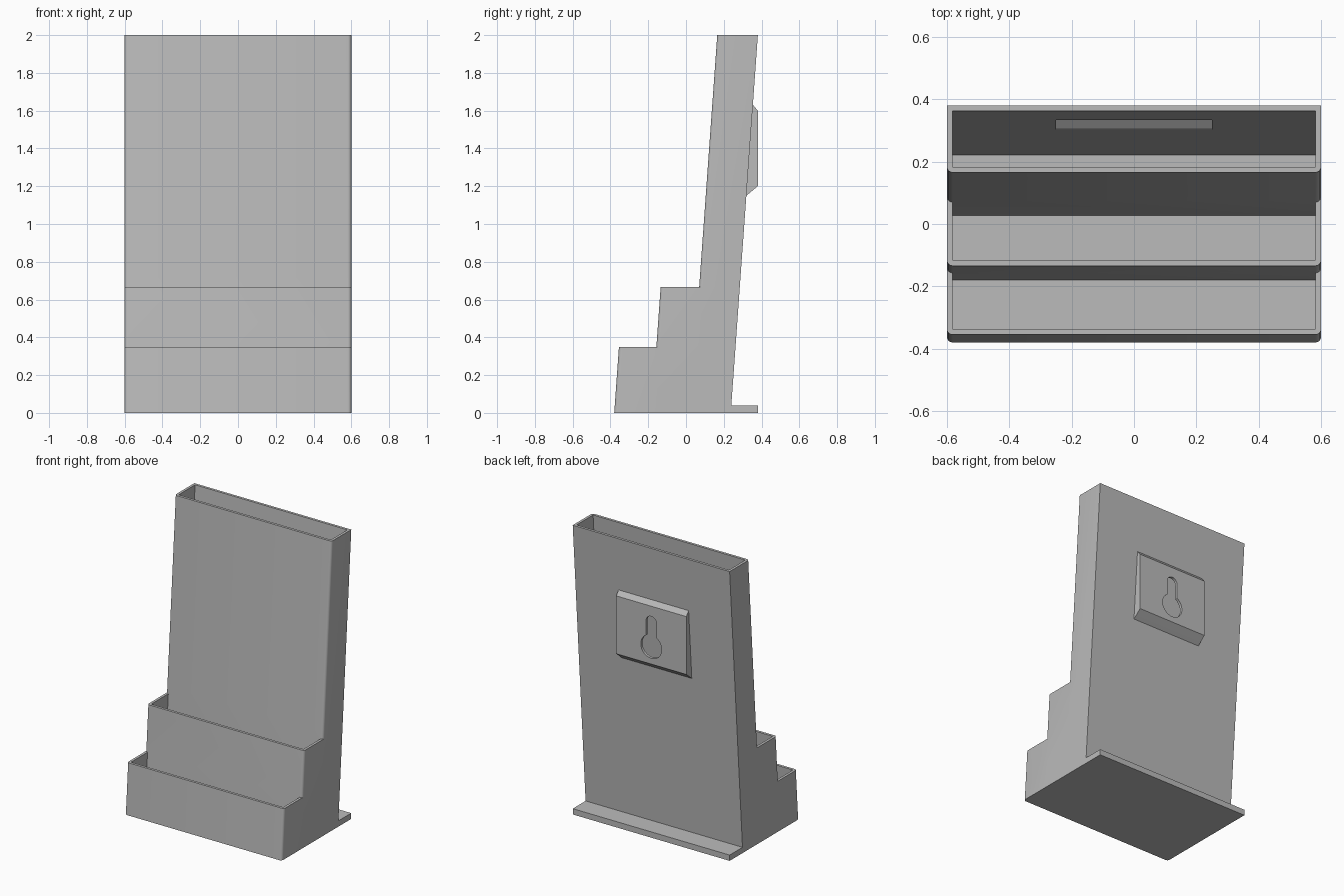
import bpy, bmesh, math

if "Cube" in bpy.data.objects:
    bpy.data.objects.remove(bpy.data.objects["Cube"])

LEAN = 0.0717      # y shift per unit of height
W, T = 0.6, 0.018  # half width, wall thickness
BACK = 0.237       # back face at z = 0
FLOOR = 0.04
TIERS = [(-0.38, 0.35), (-0.182, 0.667), (0.022, 2.0)]  # front y at z = 0, height

grey = bpy.data.materials.new("grey plastic")
grey.diffuse_color = (0.5, 0.5, 0.5, 1)
grey.use_nodes = True
grey.node_tree.nodes["Principled BSDF"].inputs["Base Color"].default_value = grey.diffuse_color


def prism(name, bottom, top):
    """Solid between two matching outlines."""
    bm = bmesh.new()
    a = [bm.verts.new(p) for p in bottom]
    b = [bm.verts.new(p) for p in top]
    n = len(a)
    bm.faces.new(a)
    bm.faces.new(b)
    for i in range(n):
        j = (i + 1) % n
        bm.faces.new((a[i], a[j], b[j], b[i]))
    bmesh.ops.recalc_face_normals(bm, faces=bm.faces)
    me = bpy.data.meshes.new(name)
    bm.to_mesh(me)
    bm.free()
    me.materials.append(grey)
    ob = bpy.data.objects.new(name, me)
    bpy.context.collection.objects.link(ob)
    return ob


def leaning(name, plan, z0, z1):
    return prism(name, *[[(x, y + LEAN * z, z) for x, y in plan] for z in (z0, z1)])


def sideways(name, profile, half):
    return prism(name, *[[(x, y, z) for y, z in profile] for x in (-half, half)])


def rounded_front(f, back, w, r, n=5):
    """Plan rectangle whose two front corners are rounded."""
    arc = [(w - r + r * math.sin(t), f + r - r * math.cos(t))
           for t in (math.pi / 2 * i / n for i in range(n + 1))]
    return arc + [(w, back), (-w, back)] + [(-x, y) for x, y in reversed(arc)]


def combine(target, tool, op):
    m = target.modifiers.new(op, 'BOOLEAN')
    m.operation, m.solver, m.object = op, 'EXACT', tool
    bpy.context.view_layer.objects.active = target
    bpy.ops.object.modifier_apply(modifier=m.name)
    bpy.data.objects.remove(tool)


# stepped leaning body
holder = None
for f, h in TIERS:
    block = leaning("brochure_holder", rounded_front(f, BACK, W, T), 0, h)
    if holder:
        combine(holder, block, 'UNION')
    else:
        holder = block

# rear foot lip and wall hanger block
combine(holder, sideways("foot_lip", [(0.1, 0), (0.38, 0), (0.38, FLOOR), (0.1, FLOOR)], W), 'UNION')
combine(holder, sideways("hanger", [(0.31, 1.142), (0.32, 1.15), (0.38, 1.2), (0.38, 1.6),
                                    (0.355, 1.63), (0.34, 1.648)], 0.268), 'UNION')

# open pockets
ends = [TIERS[1][0], TIERS[2][0], BACK - T]
for (f, h), e in zip(TIERS, ends):
    x = W - T
    plan = [(-x, f + T), (x, f + T), (x, e), (-x, e)]
    combine(holder, leaning("pocket", plan, FLOOR, h + 0.05), 'DIFFERENCE')

# hollow behind the hanger plate
combine(holder, sideways("hollow", [(0.27, 1.165), (0.304, 1.165), (0.362, 1.212), (0.362, 1.59),
                                    (0.334, 1.605), (0.27, 1.605)], 0.25), 'DIFFERENCE')

# keyhole through the hanger plate
R, r, zc, zt = 0.08, 0.04, 1.32, 1.49
a0 = math.asin(r / R)
hole = [(R * math.sin(t), zc + R * math.cos(t))
        for t in (a0 + (2 * math.pi - 2 * a0) * i / 28 for i in range(29))]
hole += [(-r * math.cos(t), zt + r * math.sin(t)) for t in (math.pi * i / 12 for i in range(13))]
combine(holder, prism("keyhole", *[[(x, y, z) for x, z in hole] for y in (0.345, 0.4)]), 'DIFFERENCE')

# smooth only the rounded corners
bpy.ops.object.select_all(action='DESELECT')
holder.select_set(True)
bpy.context.view_layer.objects.active = holder
bpy.ops.object.shade_smooth_by_angle(angle=math.radians(30))
